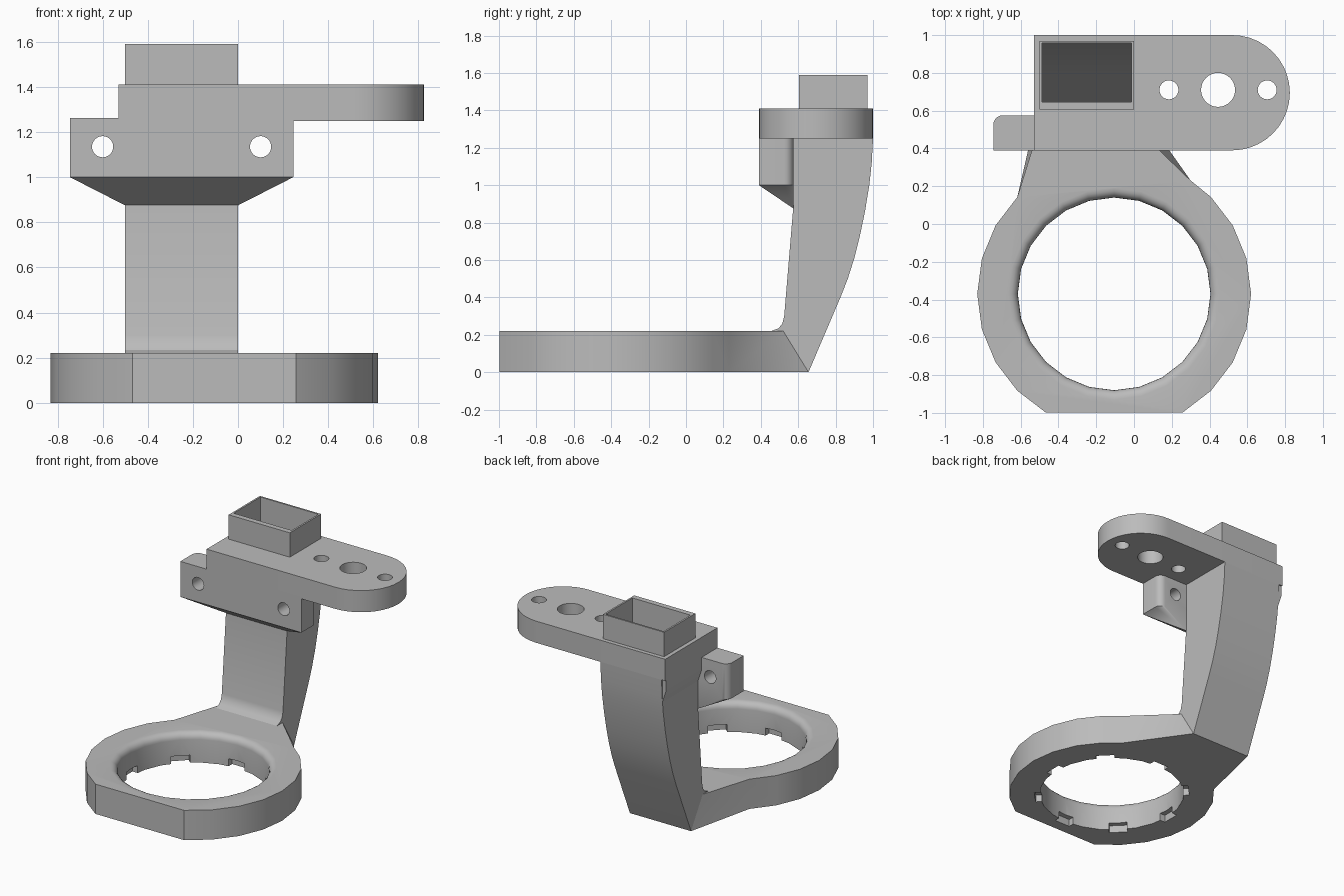
import bpy
import bmesh
from math import cos, sin, pi, radians
from mathutils import Matrix

cube = bpy.data.objects.get("Cube")
if cube:
    bpy.data.objects.remove(cube, do_unlink=True)

grey = bpy.data.materials.new("plain grey")
grey.use_nodes = True
GREY = (0.5, 0.5, 0.5, 1)
grey.diffuse_color = GREY
grey.node_tree.nodes["Principled BSDF"].inputs["Base Color"].default_value = GREY


def finish(name, bm):
    bmesh.ops.recalc_face_normals(bm, faces=bm.faces)
    mesh = bpy.data.meshes.new(name)
    bm.to_mesh(mesh)
    bm.free()
    mesh.materials.append(grey)
    obj = bpy.data.objects.new(name, mesh)
    bpy.context.collection.objects.link(obj)
    return obj


def loft(name, first, second):
    """Solid between two matching outlines of 3D points."""
    bm = bmesh.new()
    a = [bm.verts.new(p) for p in first]
    b = [bm.verts.new(p) for p in second]
    bm.faces.new(a)
    bm.faces.new(b)
    for i in range(len(a)):
        j = (i + 1) % len(a)
        bm.faces.new((a[i], a[j], b[j], b[i]))
    bmesh.ops.triangulate(bm, faces=[f for f in bm.faces if len(f.verts) == 4])
    return finish(name, bm)


def prism_z(name, outline, z0, z1):
    return loft(name, [(x, y, z0) for x, y in outline], [(x, y, z1) for x, y in outline])


def prism_x(name, profile, x0, x1):
    return loft(name, [(x0, y, z) for y, z in profile], [(x1, y, z) for y, z in profile])


def hull(name, points):
    bm = bmesh.new()
    for p in points:
        bm.verts.new(p)
    bmesh.ops.convex_hull(bm, input=bm.verts)
    bmesh.ops.dissolve_limit(bm, angle_limit=0.01, verts=bm.verts, edges=bm.edges)
    return finish(name, bm)


def box(name, x0, x1, y0, y1, z0, z1):
    return prism_z(name, [(x0, y0), (x1, y0), (x1, y1), (x0, y1)], z0, z1)


def arc(cx, cy, r, start, end, steps):
    angles = [radians(start + (end - start) * i / steps) for i in range(steps + 1)]
    return [(cx + r * cos(t), cy + r * sin(t)) for t in angles]


def rod(centre, r, axis):
    bm = bmesh.new()
    turn = Matrix.Rotation(pi / 2, 4, "X") if axis == "Y" else Matrix()
    bmesh.ops.create_cone(bm, cap_ends=True, segments=32, radius1=r, radius2=r,
                          depth=0.6, matrix=Matrix.Translation(centre) @ turn)
    return finish("hole_cutter", bm)


def cut(obj, cutter, keep=False):
    cutter.hide_render = True
    mod = obj.modifiers.new("cut", "BOOLEAN")
    mod.operation = "DIFFERENCE"
    mod.solver = "EXACT"
    mod.object = cutter
    bpy.context.view_layer.objects.active = obj
    bpy.ops.object.modifier_apply(modifier=mod.name)
    if not keep:
        bpy.data.objects.remove(cutter, do_unlink=True)


# Ring with flat front, running back into the foot of the arm
CX, CY, RING_H = -0.105, -0.37, 0.22
rim = arc(CX, CY, 0.725, 135, 240, 7) + arc(CX, CY, 0.725, 300, 405, 7) + [(0.30, 0.23)]
lower = rim + [(0, 0.655), (-0.5, 0.655)]
upper = rim + [(0, 0.52), (-0.5, 0.52)]
ring = loft("ring", [(x, y, 0) for x, y in lower], [(x, y, RING_H) for x, y in upper])

# Bore with a rounded upper lip
lip = [(0.51, -0.1)] + [(0.56 - 0.05 * cos(t), 0.17 + 0.05 * sin(t))
                        for t in (pi / 2 * i / 5 for i in range(6))] + [(0.56, 0.3)]
bm = bmesh.new()
loops = [[bm.verts.new((x, y, z)) for x, y in arc(CX, CY, r, 0, 345, 23)] for r, z in lip]
for a, b in zip(loops, loops[1:]):
    for i in range(24):
        bm.faces.new((a[i - 1], a[i], b[i], b[i - 1]))
bm.faces.new(loops[0])
bm.faces.new(loops[-1])
cut(ring, finish("bore_cutter", bm))

# Eight notches around the bottom of the bore
for i in range(8):
    notch = box("notch_cutter", 0.44, 0.545, -0.065, 0.065, -0.05, 0.055)
    notch.data.transform(Matrix.Translation((CX, CY, 0)) @ Matrix.Rotation(i * pi / 4, 4, "Z"))
    cut(ring, notch)

# Curved hollow arm
back = [(0.655, 0), (0.83, 0.41), (0.865, 0.5), (0.9, 0.61), (0.93, 0.73),
        (0.957, 0.86), (0.98, 1.0), (0.993, 1.12), (1.0, 1.25)]
front = [(0.575, 1.25), (0.575, 0.9), (0.525, 0.3), (0.515, 0.26),
         (0.495, 0.235), (0.455, 0.22), (0.46, 0.19)]
arm = prism_x("arm", back + front, -0.5, 0)
shoulder = hull("arm_shoulder", [(x, y, z) for y in (0.575, 0.99)
                                 for x, z in ((-0.53, 1.25), (-0.5, 1.25), (-0.53, 1.17), (-0.5, 1.08))])

# Top plate with a rounded end and three holes
plate = prism_z("top_plate", [(-0.53, 1.0), (-0.53, 0.39)]
                + arc(0.52, 0.695, 0.305, -90, 90, 20), 1.25, 1.41)
for x, r in ((0.185, 0.05), (0.445, 0.09), (0.705, 0.05)):
    cut(plate, rod((x, 0.71, 1.33), r, "Z"))

# Rectangular socket, hollow down through the plate and arm
socket = box("socket", -0.5, 0, 0.605, 0.97, 1.41, 1.59)
inner = [(0.645, 1.7), (0.645, 0.06)] + [(y - 0.03, z + 0.01) for y, z in back[1:-1]] \
    + [(0.957, 1.25), (0.957, 1.7)]
cavity = prism_x("cavity_cutter", inner, -0.487, -0.013)
for part in (arm, plate):
    cut(part, cavity, keep=True)
cut(socket, cavity)

# Front clamp block with tapered underside and two holes
outline = [(-0.745, 0.39), (0.245, 0.39)] + arc(0.195, 0.525, 0.05, 0, 90, 6) \
    + arc(-0.695, 0.525, 0.05, 90, 180, 6)
block = hull("clamp_block", [(x, y, z) for x, y in outline for z in (1.0, 1.262)]
             + [(-0.5, 0.575, 0.875), (0, 0.575, 0.875)])
for x in (-0.6, 0.1):
    cut(block, rod((x, 0.5, 1.135), 0.047, "Y"))

# Smooth curves, sharp edges
bpy.ops.object.select_all(action="DESELECT")
for part in (ring, arm, shoulder, plate, socket, block):
    part.select_set(True)
bpy.context.view_layer.objects.active = ring
bpy.ops.object.shade_smooth_by_angle(angle=radians(30))
